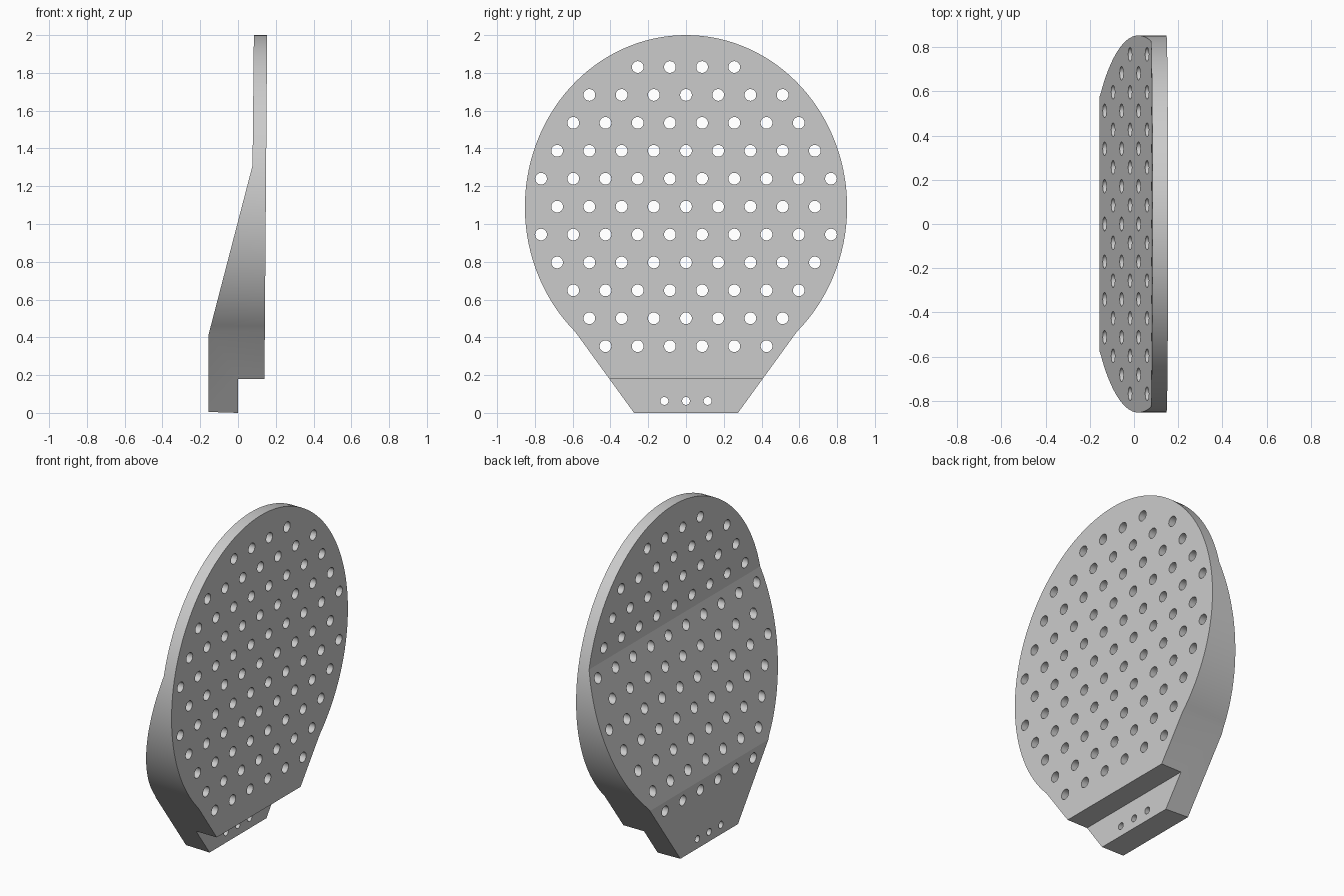
import bpy, bmesh, math
from mathutils import Matrix, Vector

if "Cube" in bpy.data.objects:
    bpy.data.objects.remove(bpy.data.objects["Cube"], do_unlink=True)

# Single grey material
grey = bpy.data.materials.new("plain grey")
grey.use_nodes = True
COLOUR = (0.6, 0.6, 0.6, 1.0)
grey.diffuse_color = COLOUR
grey.node_tree.nodes["Principled BSDF"].inputs["Base Color"].default_value = COLOUR


def add_object(name, bm):
    bmesh.ops.recalc_face_normals(bm, faces=bm.faces)
    mesh = bpy.data.meshes.new(name)
    bm.to_mesh(mesh)
    bm.free()
    mesh.materials.append(grey)
    obj = bpy.data.objects.new(name, mesh)
    bpy.context.collection.objects.link(obj)
    return obj


def prism(name, points, direction):
    """Extrude a closed outline along a direction."""
    bm = bmesh.new()
    face = bm.faces.new([bm.verts.new(p) for p in points])
    ext = bmesh.ops.extrude_face_region(bm, geom=[face])
    verts = [g for g in ext["geom"] if isinstance(g, bmesh.types.BMVert)]
    bmesh.ops.translate(bm, verts=verts, vec=Vector(direction))
    return add_object(name, bm)


# Thickness profile: thick foot, sloping front, thin top, stepped back
profile = [(-0.157, 0.005), (-0.157, 0.41), (0.077, 1.31), (0.085, 2.1),
           (0.155, 2.1), (0.14, 0.18), (0.0, 0.18), (0.0, 0.0)]
paddle = prism("perforated_paddle", [(x, -1.0, z) for x, z in profile], (0, 2, 0))

# Face outline: oval running into a tapered foot
CZ, RY, RZ = 1.09, 0.853, 0.91
start = -math.asin((CZ - 0.43) / RZ)
SEG = 96
outline = [(0.275, 0.0)]
for i in range(SEG + 1):
    a = start + (math.pi - 2 * start) * i / SEG
    outline.append((RY * math.cos(a), CZ + RZ * math.sin(a)))
outline.append((-0.275, 0.0))
oval = prism("outline_cutter", [(-0.5, y, z) for y, z in outline], (1, 0, 0))

# Staggered rows of holes, plus three small mounting holes in the foot
bm = bmesh.new()


def add_row(z, count, pitch, radius):
    for i in range(count):
        y = (i - (count - 1) / 2) * pitch
        place = Matrix.Translation((0, y, z)) @ Matrix.Rotation(math.pi / 2, 4, 'Y')
        bmesh.ops.create_cone(bm, cap_ends=True, segments=32, radius1=radius,
                              radius2=radius, depth=1.0, matrix=place)


for row, count in enumerate([6, 7, 8, 9, 10, 9, 10, 9, 8, 7, 4]):
    add_row(0.353 + row * 0.1478, count, 0.1705, 0.031)
add_row(0.063, 3, 0.114, 0.021)
holes = add_object("hole_cutter", bm)

# Cut the outline and the holes, then bake the result
for cutter, operation in ((oval, 'INTERSECT'), (holes, 'DIFFERENCE')):
    cutter.hide_render = True
    mod = paddle.modifiers.new(operation.title(), 'BOOLEAN')
    mod.operation = operation
    mod.solver = 'EXACT'
    mod.object = cutter
bpy.context.view_layer.update()
graph = bpy.context.evaluated_depsgraph_get()
baked = bpy.data.meshes.new_from_object(paddle.evaluated_get(graph))
paddle.modifiers.clear()
paddle.data = baked
paddle.data.materials.clear()
paddle.data.materials.append(grey)
for cutter in (oval, holes):
    bpy.data.objects.remove(cutter, do_unlink=True)

# Smooth rim and hole walls, crisp creases elsewhere
bpy.ops.object.select_all(action='DESELECT')
paddle.select_set(True)
bpy.context.view_layer.objects.active = paddle
bpy.ops.object.shade_smooth_by_angle(angle=math.radians(12))
